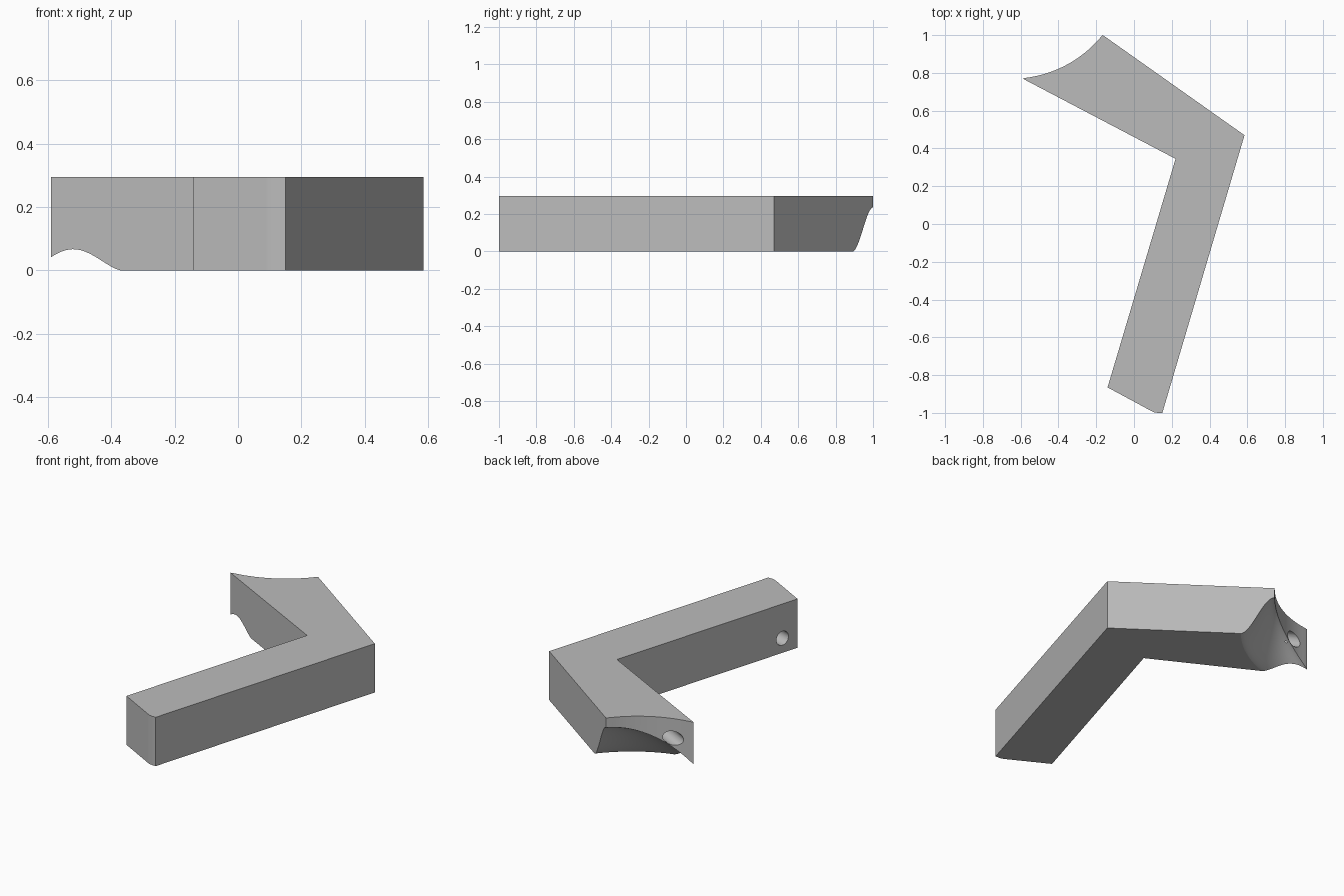
import bpy, bmesh
from math import cos, sin, hypot, atan2, radians, pi
from mathutils import Vector

if "Cube" in bpy.data.objects:
    bpy.data.objects.remove(bpy.data.objects["Cube"])

HEIGHT = 0.295
CENTRE = Vector((-0.65, 1.389))      # axis of the concave end
A_IN, A_OUT = radians(-84.5), radians(-38.7)
R_IN = 0.62

grey = bpy.data.materials.new("plain grey")
grey.use_nodes = True
grey.diffuse_color = (0.5, 0.5, 0.5, 1)
grey.node_tree.nodes["Principled BSDF"].inputs["Base Color"].default_value = (0.5, 0.5, 0.5, 1)


def make_object(name, bm):
    bmesh.ops.recalc_face_normals(bm, faces=bm.faces)
    mesh = bpy.data.meshes.new(name)
    bm.to_mesh(mesh)
    bm.free()
    mesh.materials.append(grey)
    obj = bpy.data.objects.new(name, mesh)
    bpy.context.collection.objects.link(obj)
    return obj


def polar(r, a):
    return CENTRE.x + r * cos(a), CENTRE.y + r * sin(a)


def extrude_up(bm, face, dz):
    new = bmesh.ops.extrude_face_region(bm, geom=[face])["geom"]
    bmesh.ops.translate(bm, vec=(0, 0, dz), verts=[v for v in new if isinstance(v, bmesh.types.BMVert)])


def cut(target, cutter):
    cutter.hide_render = True
    mod = target.modifiers.new("cut", "BOOLEAN")
    mod.operation, mod.solver, mod.object = "DIFFERENCE", "EXACT", cutter
    bpy.context.view_layer.objects.active = target
    bpy.ops.object.modifier_apply(modifier=mod.name)
    bpy.data.objects.remove(cutter)


# Angled bracket body, with a concave end and a slightly rounded foot
steps = 24
outline = [(-0.59, 0.77)]
outline += [polar(R_IN, A_IN + (A_OUT - A_IN) * i / steps) for i in range(1, steps)]
outline += [(-0.165, 1.0), (0.585, 0.47), (0.15, -1.0), (0.125, -1.0), (0.108, -0.997),
            (0.09, -0.989), (-0.14, -0.865), (0.22, 0.345)]
bm = bmesh.new()
extrude_up(bm, bm.faces.new([bm.verts.new((x, y, 0)) for x, y in outline]), HEIGHT)
bracket = make_object("angled_bracket", bm)


# Flared cove under the concave end, deepest at the outer side
def cove_height(r, a):
    f = max(0.0, (A_OUT - a) / (A_OUT - A_IN))
    reach = 0.192 - 0.024 * f
    t = min(1.0, max(0.0, (r - R_IN) / reach))
    return (0.237 - 0.195 * f ** 1.85) * (1 - t * t * (3 - 2 * t)) - 0.001


rows, cols = 24, 40
bm = bmesh.new()
top, base = [], []
for i in range(rows + 1):
    r = 0.59 + 0.235 * i / rows
    angles = [radians(-89 + 57 * j / cols) for j in range(cols + 1)]
    top.append([bm.verts.new((*polar(r, a), cove_height(r, a))) for a in angles])
    base.append([bm.verts.new((*polar(r, a), -0.1)) for a in angles])
for grid in (top, base):
    for i in range(rows):
        for j in range(cols):
            bm.faces.new((grid[i][j], grid[i][j + 1], grid[i + 1][j + 1], grid[i + 1][j]))
bmesh.ops.bridge_loops(bm, edges=[e for e in bm.edges if e.is_boundary])
cut(bracket, make_object("cove_cutter", bm))

# Blind screw holes in the concave end and near the foot
for point, direction, depth in (((-0.47, 0.796, 0.177), (0.885, -0.465, 0), 0.25),
                                ((-0.11, -0.764, 0.088), (0.958, -0.285, 0), 0.2)):
    axis = Vector(direction).normalized()
    bm = bmesh.new()
    bmesh.ops.create_cone(bm, cap_ends=True, segments=32, radius1=0.042, radius2=0.042, depth=2 * depth)
    bm.transform(axis.to_track_quat("Z", "Y").to_matrix().to_4x4())
    bmesh.ops.translate(bm, vec=point, verts=bm.verts)
    cut(bracket, make_object("hole_cutter", bm))

# Smooth the curved faces and keep the large planes flat
bpy.ops.object.select_all(action="DESELECT")
bracket.select_set(True)
bpy.context.view_layer.objects.active = bracket
bpy.ops.object.shade_smooth_by_angle(angle=radians(25))
for poly in bracket.data.polygons:
    if poly.area > 0.03:
        poly.use_smooth = False
